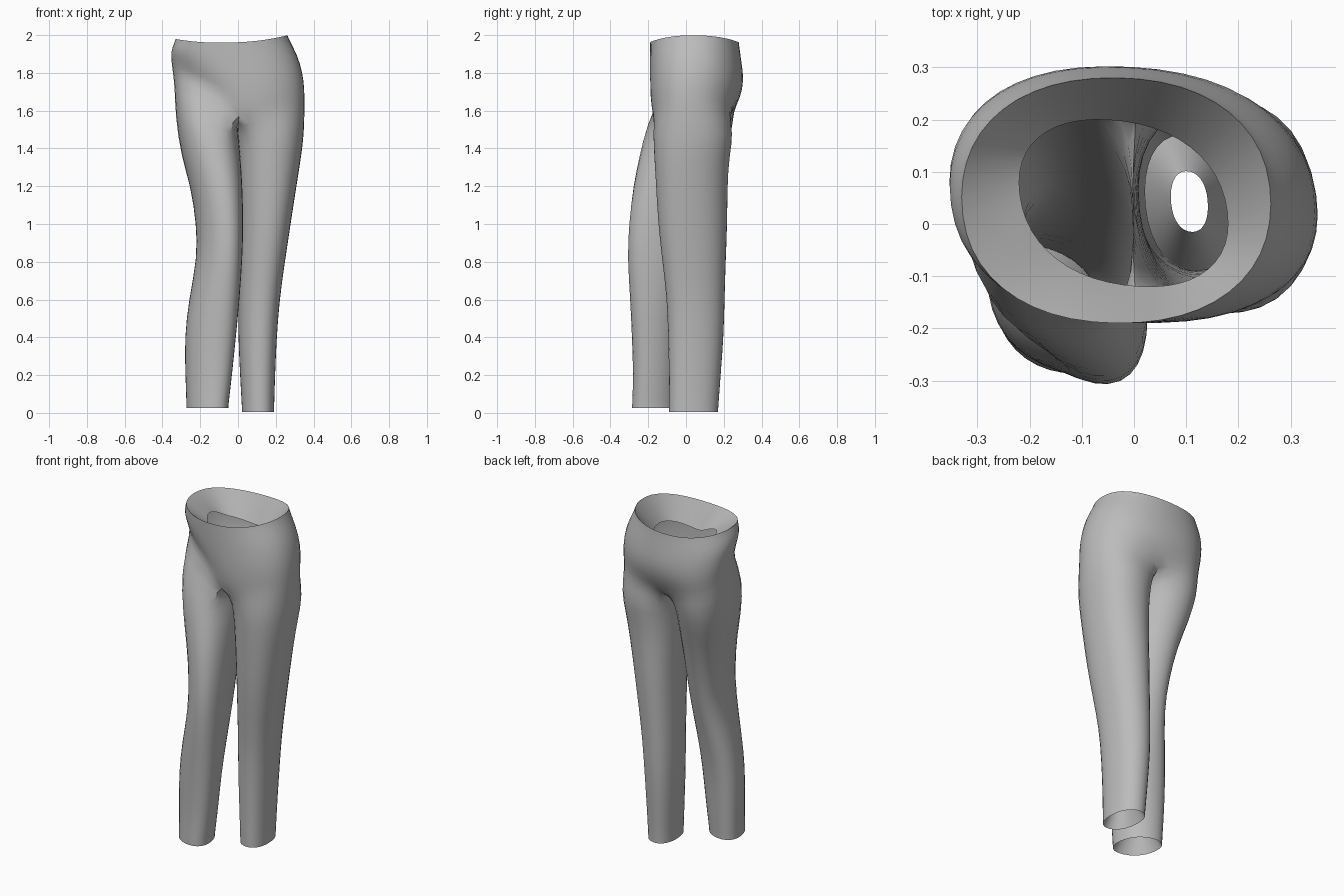
import bpy, bmesh
from math import sin, cos, pi, radians, copysign

cube = bpy.data.objects.get("Cube")
if cube:
    bpy.data.objects.remove(cube, do_unlink=True)

cloth = bpy.data.materials.new("grey_cloth")
cloth.use_nodes = True
GREY = (0.5, 0.5, 0.5, 1)
cloth.diffuse_color = GREY
cloth.node_tree.nodes["Principled BSDF"].inputs["Base Color"].default_value = GREY

bm = bmesh.new()


def full(v, power):
    """Swell a sine or cosine so the oval gets fuller corners."""
    return copysign(abs(v) ** power, v)


def oval(x0, x1, y0, y1, t, skew, power=0.9):
    """Point at angle t on a full, skewed oval with the given bounds."""
    grow = 1.01
    return ((x0 + x1) / 2 + grow * (x1 - x0) / 2 * full(cos(t), power),
            (y0 + y1) / 2 + grow * (y1 - y0) / 2 * full(sin(t + skew), power))


def bridge(a, b):
    """Join two closed rings with quads."""
    n = len(a)
    for i in range(n):
        bm.faces.new((a[i], a[(i + 1) % n], b[(i + 1) % n], b[i]))


# Pelvis: rings run from the front centre through +x, the back and -x
N = 24
ANGLES = [-pi / 2 + 2 * pi * i / N for i in range(N)]


def rim_z(t):
    return 1.96 + 0.01 * cos(t) + 0.03 * cos(t) ** 2


def groin(t):
    """Strength of the fold at the front of the raised right thigh."""
    return max(0, -cos(t)) ** 0.5 * max(0, min(1, 0.6 - sin(t)))


def bottom_z(t):
    return 1.57 + 0.05 * abs(cos(t)) + 0.18 * groin(t)


def pelvis_ring(drop, bounds, skew, fold=0, cleft=0):
    ring = []
    for t in ANGLES:
        x, y = oval(*bounds, t, skew)
        y *= 1 - fold * groin(t)
        y -= cleft * max(0, sin(t)) ** 10
        ring.append(bm.verts.new((x, y, rim_z(t) + drop * (bottom_z(t) - rim_z(t)))))
    return ring


facing = pelvis_ring(0.38, (-0.22, 0.18, -0.12, 0.20), -0.22)
rim = pelvis_ring(0, (-0.33, 0.262, -0.19, 0.28), -0.02)
rings = [facing, rim,
         pelvis_ring(0.06, (-0.335, 0.27, -0.19, 0.282), -0.03),
         pelvis_ring(0.28, (-0.358, 0.315, -0.19, 0.295), -0.07),
         pelvis_ring(0.52, (-0.35, 0.342, -0.19, 0.307), -0.1),
         pelvis_ring(0.76, (-0.343, 0.352, -0.188, 0.302), -0.13, 0.1, 0.015),
         pelvis_ring(1, (-0.335, 0.352, -0.178, 0.28), -0.14, 0.22, 0.05)]
for a, b in zip(rings, rings[1:]):
    bridge(a, b)
hip = rings[-1]

# Crotch seam from back centre to front centre
front, back = hip[0], hip[N // 2]
seam = [bm.verts.new((0, back.co.y + (front.co.y - back.co.y) * k / 4, 1.54))
        for k in (1, 2, 3)]


def leg(start, side, skew, sections, hem):
    """Rings down a leg; side is 1 for +x, -1 for -x."""
    n = len(start)
    steps = [radians(-135 + 360 * i / n) for i in range(n)]
    if side < 0:
        steps = [pi - t for t in steps]
    last = start
    for k, (z, *bounds) in enumerate(sections):
        ring = []
        for t in steps:
            x, y = oval(*bounds, t, skew * min(1, (k + 1) / 4))
            lift = 0.11 * groin(t) if side < 0 and k == 0 else 0
            ring.append(bm.verts.new((x, y, z + lift)))
        bridge(last, ring)
        last = ring
    # Turned-in hem
    z, x0, x1, y0, y1 = sections[-1]
    inner = (x0 + hem, x1 - hem, y0 + 0.075, y1 - 0.07)
    bridge(last, [bm.verts.new((*oval(*inner, t, skew), z + 0.15)) for t in steps])


leg(hip[:N // 2 + 1] + seam, 1, -0.15, [
    (1.48, -0.01, 0.352, -0.177, 0.255),
    (1.36, 0.0, 0.337, -0.171, 0.232),
    (1.2, 0.005, 0.311, -0.161, 0.222),
    (1.0, 0.008, 0.28, -0.15, 0.221),
    (0.8, 0.005, 0.25, -0.127, 0.212),
    (0.6, 0.0, 0.221, -0.102, 0.206),
    (0.4, 0.0, 0.206, -0.096, 0.201),
    (0.2, 0.01, 0.197, -0.091, 0.185),
    (0.02, 0.02, 0.192, -0.091, 0.172),
    (0.005, 0.02, 0.192, -0.091, 0.172)], 0.05)

leg([front] + hip[:N // 2 - 1:-1] + seam, -1, -0.33, [
    (1.5, -0.333, 0.0, -0.218, 0.25),
    (1.36, -0.303, 0.015, -0.248, 0.205),
    (1.2, -0.252, 0.025, -0.283, 0.15),
    (1.0, -0.222, 0.03, -0.305, 0.1),
    (0.82, -0.217, 0.025, -0.313, 0.06),
    (0.6, -0.262, 0.01, -0.297, 0.01),
    (0.4, -0.285, -0.01, -0.288, -0.02),
    (0.2, -0.28, -0.03, -0.28, -0.03),
    (0.04, -0.274, -0.05, -0.287, -0.04),
    (0.025, -0.274, -0.05, -0.287, -0.04)], 0.06)

bmesh.ops.recalc_face_normals(bm, faces=bm.faces)
# Outward side is decided by a thigh face at the far +x side
probe = max(bm.faces, key=lambda f: f.calc_center_median().x)
if probe.normal.x < 0:
    bmesh.ops.reverse_faces(bm, faces=bm.faces)

# Keep the waist and hem folds crisp
crease = bm.edges.layers.float.new("crease_edge")
rim_set = set(rim)
for e in bm.edges:
    a, b = e.verts
    at_hem = max(a.co.z, b.co.z) < 0.03 and abs(a.co.z - b.co.z) < 0.001
    if at_hem or (a in rim_set and b in rim_set):
        e[crease] = 1

mesh = bpy.data.meshes.new("trousers")
bm.to_mesh(mesh)
bm.free()
mesh.materials.append(cloth)
trousers = bpy.data.objects.new("trousers", mesh)
bpy.context.collection.objects.link(trousers)
sub = trousers.modifiers.new("smooth_cloth", 'SUBSURF')
sub.levels = sub.render_levels = 1
bpy.context.view_layer.objects.active = trousers
trousers.select_set(True)
bpy.ops.object.shade_smooth_by_angle(angle=radians(60))
